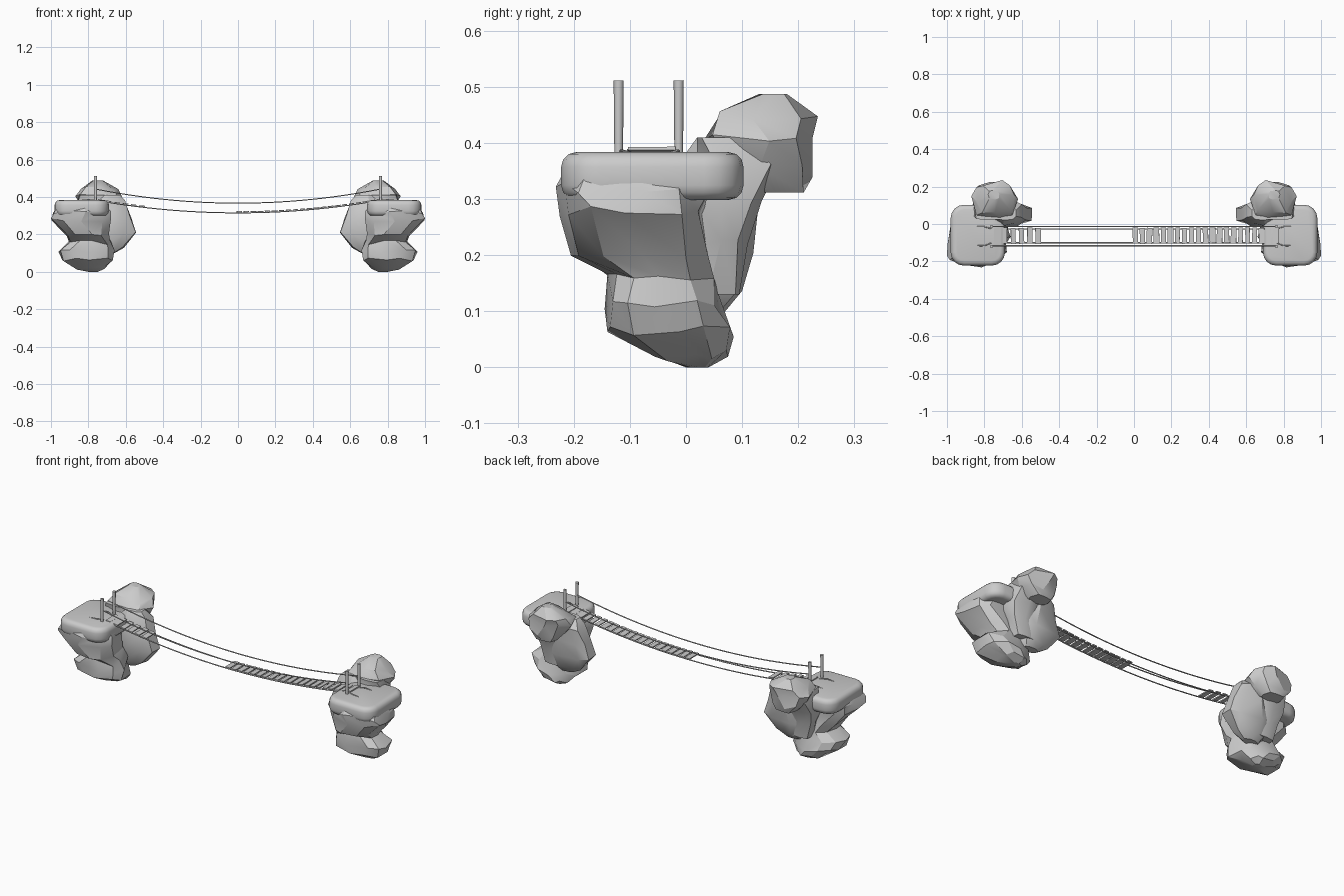
import bpy, bmesh, math, random
from mathutils import Matrix, Vector

if "Cube" in bpy.data.objects:
    bpy.data.objects.remove(bpy.data.objects["Cube"])


def finish(bm, name, side=1):
    """Turn a bmesh into an object, mirrored in x when side is -1."""
    if side < 0:
        bmesh.ops.scale(bm, vec=(-1, 1, 1), verts=bm.verts)
    bmesh.ops.recalc_face_normals(bm, faces=bm.faces)
    me = bpy.data.meshes.new(name)
    bm.to_mesh(me)
    bm.free()
    ob = bpy.data.objects.new(name, me)
    bpy.context.collection.objects.link(ob)
    return ob


def smooth(ob, angle=28):
    bpy.ops.object.select_all(action='DESELECT')
    ob.select_set(True)
    bpy.context.view_layer.objects.active = ob
    bpy.ops.object.shade_smooth_by_angle(angle=math.radians(angle))


def rock(name, rings, side, n, seed, rough=0.14):
    """Craggy loft; each ring is (z, x0, x1, y0, y1)."""
    rnd = random.Random(seed)
    base = [rnd.uniform(1 - rough, 1) for _ in range(n)]
    bm = bmesh.new()
    loops = []
    for k, (z, x0, x1, y0, y1) in enumerate(rings):
        pts = []
        for i in range(n):
            a = 2 * math.pi * (i + rnd.uniform(-0.2, 0.2)) / n
            r = base[i] * rnd.uniform(1 - rough, 1)
            c, s = math.cos(a), math.sin(a)
            pts.append((r * math.copysign(abs(c) ** 0.75, c),
                        r * math.copysign(abs(s) ** 0.75, s)))
        xs, ys = [p[0] for p in pts], [p[1] for p in pts]
        end = k in (0, len(rings) - 1)
        loop = []
        for x, y in pts:
            fx = (x - min(xs)) / (max(xs) - min(xs))
            fy = (y - min(ys)) / (max(ys) - min(ys))
            dz = 0 if end else rnd.uniform(-0.012, 0.012)
            loop.append(bm.verts.new((x0 + fx * (x1 - x0), y0 + fy * (y1 - y0), z + dz)))
        loops.append(loop)
    for a, b in zip(loops, loops[1:]):
        for i in range(n):
            j = (i + 1) % n
            bm.faces.new((a[i], a[j], b[j], b[i]))
    bm.faces.new(loops[0])
    bm.faces.new(loops[-1])
    ob = finish(bm, name, side)
    smooth(ob)


def add_box(bm, size, matrix):
    bmesh.ops.create_cube(bm, size=1, matrix=matrix @ Matrix.Diagonal((*size, 1)))


def slab(name, side):
    """Rounded grassy cap on top of the rock."""
    bm = bmesh.new()
    add_box(bm, (0.29, 0.325, 0.085), Matrix.Translation((0.835, -0.06, 0.341)))
    up = [e for e in bm.edges if abs(e.verts[0].co.z - e.verts[1].co.z) > 0.05]
    bmesh.ops.bevel(bm, geom=up, offset=0.07, segments=4, profile=0.5, affect='EDGES')
    rim = [e for e in bm.edges if abs(e.verts[0].co.z - e.verts[1].co.z) < 0.001]
    bmesh.ops.bevel(bm, geom=rim, offset=0.026, segments=3, profile=0.5, affect='EDGES')
    smooth(finish(bm, name, side), 40)


def deck_z(x):
    return 0.318 + 0.067 * (x / 0.76) ** 2


def rail_z(x):
    return 0.367 + 0.075 * (x / 0.76) ** 2


def rope(name, pts, radius=0.003):
    cu = bpy.data.curves.new(name, 'CURVE')
    cu.dimensions = '3D'
    cu.bevel_depth = radius
    cu.bevel_resolution = 1
    cu.use_fill_caps = True
    sp = cu.splines.new('POLY')
    sp.points.add(len(pts) - 1)
    for p, co in zip(sp.points, pts):
        p.co = (*co, 1)
    ob = bpy.data.objects.new(name, cu)
    bpy.context.collection.objects.link(ob)
    bpy.ops.object.select_all(action='DESELECT')
    ob.select_set(True)
    bpy.context.view_layer.objects.active = ob
    bpy.ops.object.convert(target='MESH')
    smooth(bpy.context.object, 60)


# Ring profiles of the rocks, for the right-hand island
BODY = [(0.345, .70, .97, -.22, .07), (0.32, .68, .99, -.232, .04),
        (0.28, .68, 1.0, -.225, .03), (0.205, .69, .92, -.205, .04),
        (0.155, .68, .905, -.14, .05), (0.115, .66, .96, -.145, .06),
        (0.065, .67, .94, -.14, .085), (0.02, .71, .86, -.06, .075),
        (0.0, .75, .80, 0, .04)]
INNER = [(0.41, .63, .74, .02, .10), (0.37, .60, .76, -.01, .14),
         (0.29, .57, .80, -.02, .13), (0.21, .545, .80, -.01, .12),
         (0.14, .61, .78, .0, .10), (0.10, .66, .75, .02, .07)]
TOP = [(0.487, .72, .78, .13, .18), (0.445, .64, .84, .06, .235),
       (0.41, .62, .87, .03, .225), (0.35, .65, .84, .07, .225),
       (0.312, .69, .80, .13, .21)]
BACK = [(0.41, .66, .85, .02, .12), (0.36, .65, .86, .02, .17),
        (0.30, .67, .87, .0, .135), (0.22, .68, .85, .0, .11),
        (0.13, .70, .82, .0, .095)]

for side, label in ((-1, "left"), (1, "right")):
    # Floating island
    slab(label + "_island_top", side)
    rock(label + "_island_body", BODY, side, 11, 4)
    rock(label + "_inner_rock", INNER, side, 9, 7)
    rock(label + "_upper_rock", TOP, side, 8, 12)
    rock(label + "_back_rock", BACK, side, 9, 21)
    # Rope posts
    for y, pos in ((-0.12, "front"), (-0.013, "back")):
        bm = bmesh.new()
        bmesh.ops.create_cone(bm, cap_ends=True, segments=8, radius1=0.0075, radius2=0.009,
                              depth=0.15, matrix=Matrix.Translation((0.762, y, 0.436)))
        smooth(finish(bm, f"{label}_{pos}_post", side), 50)

# Sagging ropes: handrails between posts, deck ropes anchored on the islands
N = 28
xs = [-0.76 + 1.52 * i / N for i in range(N + 1)]
for y_rail, y_deck, pos in ((-0.116, -0.1, "front"), (-0.014, -0.026, "back")):
    rope(pos + "_handrail_rope", [(x, y_rail, rail_z(x)) for x in xs])
    deck = [(x, y_deck, deck_z(x) - 0.003) for x in xs]
    ends = [(0.80, y_rail, 0.386), (0.84, y_rail, 0.382)]
    rope(pos + "_deck_rope", [(-x, y, z) for x, y, z in reversed(ends)] + deck + ends)

# Planks, with a broken gap left of the middle
rnd = random.Random(3)
bm = bmesh.new()
x = -0.735
while x < 0.76:
    if x < -0.49 or x > -0.03:
        slope = math.atan(2 * 0.067 * x / 0.76 ** 2)
        m = (Matrix.Translation((x, -0.062 + rnd.uniform(-.002, .002), deck_z(x) + 0.003))
             @ Matrix.Rotation(-slope, 4, 'Y')
             @ Matrix.Rotation(rnd.uniform(-.03, .03), 4, 'Z'))
        add_box(bm, (rnd.uniform(0.024, 0.031), 0.085, 0.006), m)
    x += 0.0445 if x < -0.1 else 0.0375
finish(bm, "bridge_planks")
